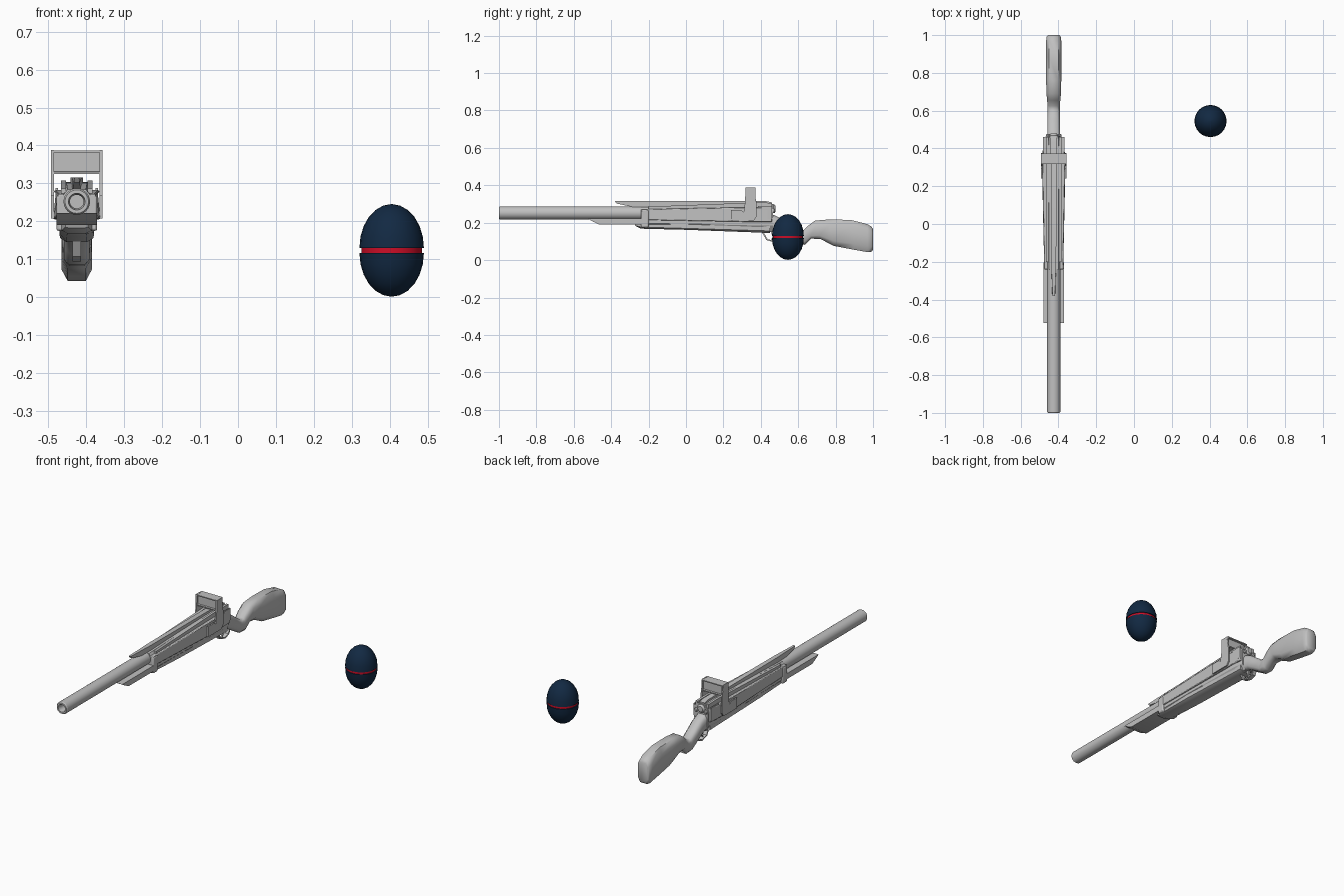
import bpy, bmesh, math
from mathutils import Vector

def mat(name, c):
    m = bpy.data.materials.new(name)
    m.diffuse_color = (*c, 1)
    return m

GREY = mat("grey metal", (0.53, 0.53, 0.53))
NAVY = mat("dark navy", (0.006, 0.022, 0.055))
RED = mat("red", (0.62, 0.004, 0.02))
GX = -0.425   # centre line of the rifle

def finish(bm, name, m, smooth=30, bevel=0):
    bmesh.ops.remove_doubles(bm, verts=bm.verts, dist=1e-5)
    bmesh.ops.recalc_face_normals(bm, faces=bm.faces)
    me = bpy.data.meshes.new(name)
    bm.to_mesh(me)
    bm.free()
    ob = bpy.data.objects.new(name, me)
    bpy.context.collection.objects.link(ob)
    me.materials.append(m)
    if bevel:
        b = ob.modifiers.new("bevel", 'BEVEL')
        b.width, b.segments = bevel, 2
    bpy.ops.object.select_all(action='DESELECT')
    ob.select_set(True)
    bpy.context.view_layer.objects.active = ob
    bpy.ops.object.shade_smooth_by_angle(angle=math.radians(smooth))
    return ob

def rings(bm, loops, closed=False):
    """Skin a list of vertex loops; cap both ends unless closed."""
    vs = [[bm.verts.new(p) for p in l] for l in loops]
    n = len(vs[0])
    pairs = list(zip(vs, vs[1:])) + ([(vs[-1], vs[0])] if closed else [])
    for a, b in pairs:
        for i in range(n):
            bm.faces.new((a[i], a[(i + 1) % n], b[(i + 1) % n], b[i]))
    if not closed:
        bm.faces.new(vs[0])
        bm.faces.new(vs[-1])

def prism(name, pts, x0=None, x1=None, bevel=0):
    """Side profile of (y, z) between x0 and x1, or (y, z, half width)."""
    bm = bmesh.new()
    rings(bm, [[(GX + (x0 if len(p) == 2 else -p[2]), p[0], p[1]) for p in pts],
               [(GX + (x1 if len(p) == 2 else p[2]), p[0], p[1]) for p in pts]])
    return finish(bm, name, GREY, bevel=bevel)

def lathe(name, prof, centre, axis, m, n=24):
    """Spin (radius, height) pairs about the y or z axis."""
    bm, loops = bmesh.new(), []
    for r, h in prof:
        ring = []
        for i in range(n):
            a = 2 * math.pi * i / n
            u, v = r * math.cos(a), r * math.sin(a)
            ring.append(Vector(centre) + Vector((u, h, v) if axis == 'y' else (u, v, h)))
        loops.append(ring)
    rings(bm, loops)
    return finish(bm, name, m)

def loft(name, secs, k=0.3, smooth=35, n=0):
    """Chamfered cross-sections: (y top, z top, y bottom, z bottom, half width)."""
    bm, loops = bmesh.new(), []
    c = [(-1 + k, 0), (1 - k, 0), (1, k / 2), (1, 1 - k / 2),
         (1 - k, 1), (-1 + k, 1), (-1, 1 - k / 2), (-1, k / 2)]
    for yt, zt, yb, zb, w in secs:
        loops.append([(GX + w * u, yb + (yt - yb) * v, zb + (zt - zb) * v) for u, v in c])
    rings(bm, loops)
    return finish(bm, name, GREY, smooth)

# barrel with bore
lathe("barrel", [(0.018, -0.85), (0.018, -0.975), (0.022, -1.0), (0.031, -1.0),
                 (0.035, -0.994), (0.035, 0.40), (0.02, 0.40)], (GX, 0, 0.252), 'y', GREY)

# receiver core and its stepped side plates
loft("receiver", [(-0.24, 0.284, -0.24, 0.17, 0.044), (0.0, 0.292, 0.0, 0.165, 0.047),
                  (0.40, 0.304, 0.40, 0.15, 0.05), (0.465, 0.30, 0.465, 0.15, 0.042)], 0.45, 20)
prism("side_plates", [(-0.24, 0.215, 0.050), (-0.24, 0.272, 0.050), (0.30, 0.282, 0.060),
                      (0.46, 0.282, 0.055), (0.46, 0.205, 0.055), (0.30, 0.205, 0.062)], bevel=0.004)
for s in (-1, 1):
    # long raised rails along both sides of the receiver
    a, b = sorted((s * 0.028, s * 0.042))
    prism("upper_side_rail", [(-0.20, 0.27), (-0.20, 0.286), (0.38, 0.308), (0.46, 0.306), (0.46, 0.27)], a, b)
    a, b = sorted((s * 0.050, s * 0.056))
    prism("rear_side_plate", [(0.385, 0.22), (0.385, 0.288), (0.46, 0.288), (0.46, 0.22)], a, b)

# lower fore-end and forward guard
loft("fore_end", [(-0.275, 0.195, -0.27, 0.182, 0.030), (-0.24, 0.21, -0.24, 0.168, 0.040),
                  (0.0, 0.20, 0.0, 0.162, 0.046), (0.45, 0.20, 0.45, 0.145, 0.044)], 0.4)
prism("forward_guard", [(-0.525, 0.222), (-0.50, 0.207), (-0.465, 0.19), (-0.23, 0.19), (-0.23, 0.222)],
      -0.054, 0.054)
prism("guard_collar", [(-0.24, 0.175), (-0.24, 0.268), (-0.20, 0.268), (-0.20, 0.175)], -0.054, 0.054, 0.006)

# sighting rib with tapered nose
prism("top_rib", [(-0.38, 0.315, 0.006), (-0.37, 0.302, 0.008), (-0.24, 0.275, 0.012), (0.46, 0.28, 0.016),
                  (0.46, 0.308, 0.016), (0.43, 0.315, 0.016), (-0.20, 0.315, 0.013)])

# sight bracket arms
arm = [(0.318, 0.388), (0.362, 0.388), (0.376, 0.31), (0.376, 0.23), (0.36, 0.208), (0.24, 0.208),
       (0.24, 0.268), (0.295, 0.268), (0.308, 0.255), (0.316, 0.31)]
for s in (-1, 1):
    a, b = sorted((s * 0.060, s * 0.068))
    prism("sight_arm", arm, a, b)

# sight panel, inset on its front and back
bm = bmesh.new()
bmesh.ops.create_cube(bm, size=1)
for v in bm.verts:
    v.co = (GX + v.co.x * 0.134, 0.345 + v.co.y * 0.054, 0.356 + v.co.z * 0.062)
bm.normal_update()
faces = [f for f in bm.faces if abs(f.normal.y) > 0.9]
bmesh.ops.inset_individual(bm, faces=faces, thickness=0.008)
bmesh.ops.inset_individual(bm, faces=faces, thickness=0.0005, depth=-0.012)
finish(bm, "sight_panel", GREY)

# bolt and hammer at the rear of the receiver
lathe("bolt", [(0.024, 0.40), (0.024, 0.468), (0.016, 0.478)], (GX, 0, 0.275), 'y', GREY, 16)
for s in (-1, 1):
    lathe("rear_knob", [(0.011, 0.44), (0.011, 0.472), (0.007, 0.477)], (GX + s * 0.03, 0, 0.262), 'y', GREY, 12)

# stock: wrist, grip and butt
loft("stock", [(0.45, 0.25, 0.45, 0.155, 0.034), (0.51, 0.222, 0.49, 0.145, 0.034),
               (0.56, 0.185, 0.54, 0.115, 0.033), (0.60, 0.156, 0.59, 0.085, 0.033),
               (0.625, 0.157, 0.635, 0.082, 0.033), (0.655, 0.185, 0.67, 0.115, 0.035),
               (0.69, 0.211, 0.72, 0.112, 0.039), (0.76, 0.217, 0.79, 0.076, 0.040),
               (0.88, 0.215, 0.90, 0.055, 0.040), (0.97, 0.192, 0.97, 0.043, 0.040),
               (0.993, 0.178, 0.992, 0.045, 0.037), (1.0, 0.165, 1.0, 0.055, 0.031)], 0.4, 60)

# trigger guard and trigger
path = [(0.405, 0.15), (0.43, 0.107), (0.475, 0.094), (0.51, 0.105), (0.525, 0.135)]
inner = [(y + (0.467 - y) * 0.16, z + (0.14 - z) * 0.16) for y, z in path]
prism("trigger_guard", path + inner[::-1], -0.011, 0.011)
prism("trigger", [(0.455, 0.15), (0.462, 0.125), (0.455, 0.107), (0.472, 0.125), (0.472, 0.15)], -0.005, 0.005)

# egg: two navy halves around a red band
arc = [math.radians(15 * i) for i in range(7)]
for name, base, s in (("egg_top", 0.130, 1), ("egg_bottom", 0.117, -1)):
    prof = [(0.085 * max(math.cos(t), 0.01), s * 0.1155 * math.sin(t)) for t in arc]
    lathe(name, prof, (0.405, 0.545, base), 'z', NAVY, 24)
lathe("egg_band", [(0.080, -0.008), (0.080, 0.008)], (0.405, 0.545, 0.1235), 'z', RED, 24)
